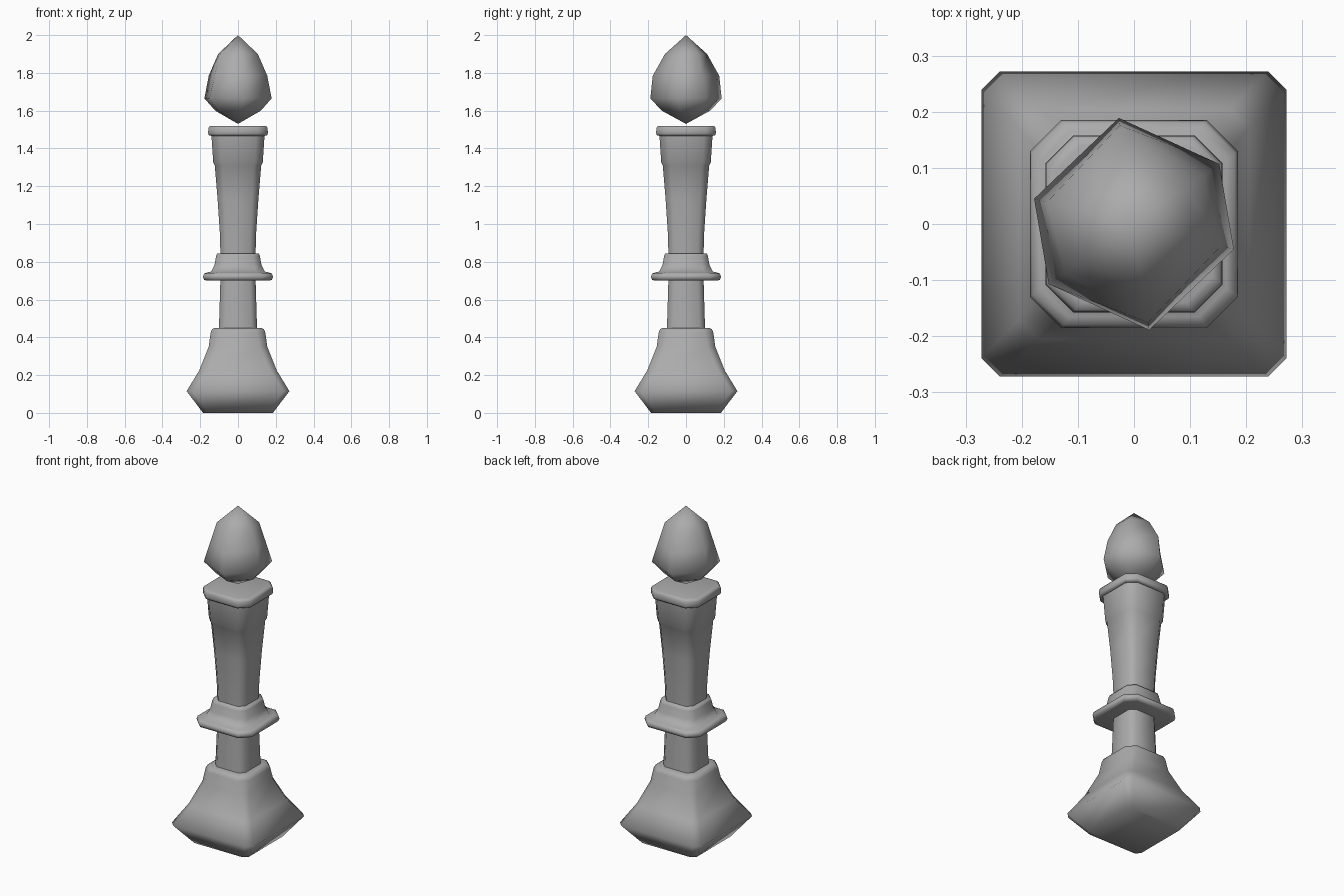
import bpy, bmesh, math

if "Cube" in bpy.data.objects:
    bpy.data.objects.remove(bpy.data.objects["Cube"])

# Dark grey surface
grey = bpy.data.materials.new("dark_grey")
grey.diffuse_color = (.41, .41, .41, 1)
grey.use_nodes = True
grey.node_tree.nodes["Principled BSDF"].inputs["Base Color"].default_value = grey.diffuse_color


def loft(name, rings, angle):
    """Skin a stack of closed rings, with a face or point at each end."""
    bm = bmesh.new()
    rows = [[bm.verts.new(p) for p in ring] for ring in rings]
    for a, b in zip(rows, rows[1:]):
        n = max(len(a), len(b))
        for i in range(n):
            j = (i + 1) % n
            if len(a) == 1:
                bm.faces.new((a[0], b[j], b[i]))
            elif len(b) == 1:
                bm.faces.new((a[i], a[j], b[0]))
            else:
                bm.faces.new((a[i], a[j], b[j], b[i]))
    for end in (rows[0], rows[-1]):
        if len(end) > 2:
            bm.faces.new(end)
    bmesh.ops.recalc_face_normals(bm, faces=bm.faces)
    mesh = bpy.data.meshes.new(name)
    bm.to_mesh(mesh)
    bm.free()
    mesh.materials.append(grey)
    ob = bpy.data.objects.new(name, mesh)
    bpy.context.collection.objects.link(ob)
    bpy.context.view_layer.objects.active = ob
    ob.select_set(True)
    bpy.ops.object.shade_smooth_by_angle(angle=math.radians(angle))
    ob.select_set(False)
    return ob


def chamfered_square(w, z, c):
    k = w - c
    return [(x, y, z) for x, y in ((k, -w), (w, -k), (w, k), (k, w),
                                   (-k, w), (-w, k), (-w, -k), (-k, -w))]


def column_part(name, profile, angle=50):
    """Profile rows: half width, height, corner chamfer."""
    return loft(name, [chamfered_square(*row) for row in profile], angle)


# Flared foot
column_part("base", [(.185, 0, .025), (.272, .115, .033), (.205, .225, .035),
                     (.155, .35, .04), (.145, .425, .045), (.138, .442, .045),
                     (.122, .45, .04)], 80)

# Lower shaft
column_part("lower_shaft", [(.101, .44, .03), (.093, .71, .03)])

# Flat collar with a tapered sleeve on top
column_part("collar", [(.165, .70, .05), (.18, .705, .054), (.185, .72, .055),
                       (.18, .737, .054), (.165, .743, .05), (.142, .748, .045),
                       (.124, .785, .04), (.116, .83, .038), (.11, .845, .036)], 70)

# Upper shaft widening toward the head
column_part("upper_shaft", [(.093, .84, .03), (.096, .95, .03), (.108, 1.13, .035),
                            (.123, 1.31, .04), (.131, 1.325, .042), (.141, 1.475, .046)])

# Rounded top plate
column_part("top_plate", [(.142, 1.467, .045), (.154, 1.47, .048), (.158, 1.48, .05),
                          (.157, 1.507, .05), (.152, 1.516, .049), (.14, 1.52, .046)], 70)

# Six-sided egg floating above the plate, slightly uneven at the shoulder
half = [(.178, -.045), (.152, .107), (-.027, .189)]
outline = half + [(-x, -y) for x, y in half]
gem = [[(0, 0, 1.53)]]
for z, scales in ((1.60, (.68, .68, .68)), (1.665, (1, 1, 1)),
                  (1.785, (.87, .81, .93)), (1.90, (.59, .62, .59))):
    gem.append([(x * scales[i % 3], y * scales[i % 3], z)
                for i, (x, y) in enumerate(outline)])
gem.append([(0, 0, 2.0)])
loft("finial_gem", gem, 85)
